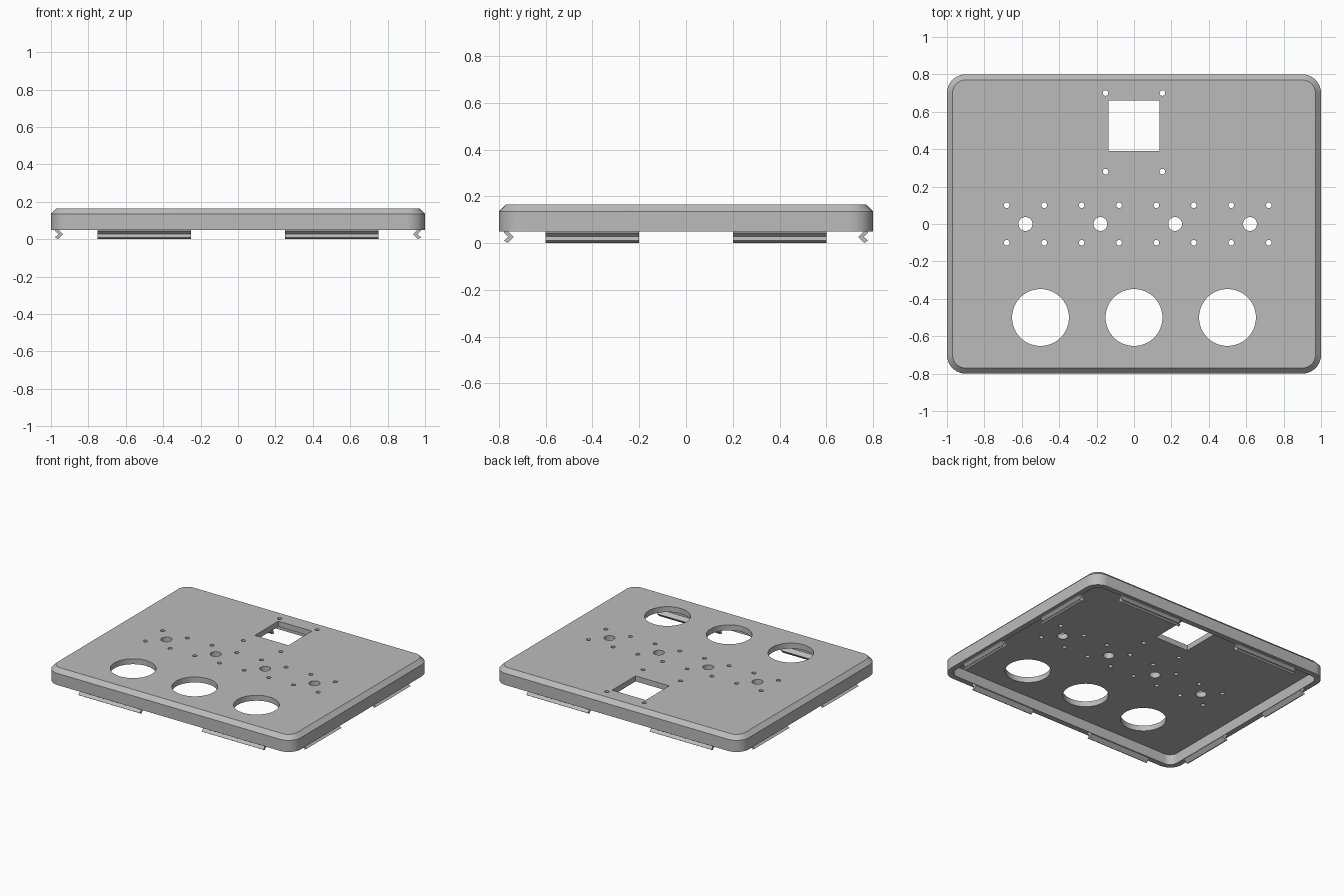
import bpy, bmesh
from math import sin, cos, pi

default = bpy.data.objects.get("Cube")
if default:
    bpy.data.objects.remove(default, do_unlink=True)

# Single grey plastic
GREY = (0.5, 0.5, 0.5, 1.0)
grey = bpy.data.materials.new("grey plastic")
grey.use_nodes = True
grey.diffuse_color = GREY
grey.node_tree.nodes["Principled BSDF"].inputs["Base Color"].default_value = GREY

HALF_X, HALF_Y, CORNER = 1.0, 0.8, 0.1
BOTTOM, SHOULDER, TOP = 0.05, 0.135, 0.165
WALL, CHAMFER = 0.04, 0.03


def make_object(name, bm):
    bmesh.ops.recalc_face_normals(bm, faces=bm.faces)
    mesh = bpy.data.meshes.new(name)
    bm.to_mesh(mesh)
    bm.free()
    mesh.materials.append(grey)
    obj = bpy.data.objects.new(name, mesh)
    bpy.context.collection.objects.link(obj)
    return obj


def rounded_loop(bm, inset, z, steps=10):
    """Ring of vertices on a rounded rectangle, inset from the outer outline."""
    radius = CORNER - inset
    ring = []
    for k, (sx, sy) in enumerate([(1, 1), (-1, 1), (-1, -1), (1, -1)]):
        for i in range(steps + 1):
            a = (k + i / steps) * pi / 2
            ring.append(bm.verts.new((sx * (HALF_X - CORNER) + radius * cos(a),
                                      sy * (HALF_Y - CORNER) + radius * sin(a), z)))
    return ring


def prism(bm, outline, z0, z1):
    """Upright prism from a list of (x, y) points."""
    low = [bm.verts.new((x, y, z0)) for x, y in outline]
    high = [bm.verts.new((x, y, z1)) for x, y in outline]
    bm.faces.new(low[::-1])
    bm.faces.new(high)
    for i in range(len(low)):
        j = (i + 1) % len(low)
        bm.faces.new((low[i], low[j], high[j], high[i]))


# Hollow lid: floor, inner wall, rim, outer wall, chamfer, top
bm = bmesh.new()
sections = [(WALL, TOP - WALL), (WALL, BOTTOM), (0, BOTTOM), (0, SHOULDER), (CHAMFER, TOP)]
rings = [rounded_loop(bm, inset, z) for inset, z in sections]
bm.faces.new(rings[0])
bm.faces.new(rings[-1])
for a, b in zip(rings, rings[1:]):
    for i in range(len(a)):
        j = (i + 1) % len(a)
        bm.faces.new((a[i], a[j], b[j], b[i]))
lid = make_object("lid", bm)

# Hole positions: dials, shafts with screw holes, and the square window's screws
holes = [(x, -0.5, 0.152, 64) for x in (-0.5, 0, 0.5)]
for x in (-0.58, -0.18, 0.22, 0.62):
    holes.append((x, 0, 0.037, 32))
    holes += [(x + dx, dy, 0.015, 16) for dx in (-0.1, 0.1) for dy in (-0.1, 0.1)]
holes += [(x, y, 0.015, 16) for x in (-0.152, 0.152) for y in (0.28, 0.7)]

bm = bmesh.new()
for x, y, r, n in holes:
    prism(bm, [(x + r * cos(2 * pi * i / n), y + r * sin(2 * pi * i / n)) for i in range(n)],
          0.08, 0.22)
w, cy = 0.136, 0.525
prism(bm, [(-w, cy - w), (w, cy - w), (w, cy + w), (-w, cy + w)], 0.08, 0.22)
cutter = make_object("hole_cutter", bm)
cutter.hide_render = True

cut = lid.modifiers.new("holes", "BOOLEAN")
cut.operation = "DIFFERENCE"
cut.solver = "EXACT"
cut.object = cutter
bpy.context.view_layer.objects.active = lid
lid.select_set(True)
bpy.ops.object.modifier_apply(modifier=cut.name)
bpy.data.objects.remove(cutter, do_unlink=True)
bpy.ops.object.shade_smooth_by_angle(angle=pi / 6)

# Snap clips: chevron section as (distance in from the outer wall, height)
CHEVRON = [(0.022, 0.01), (0.038, 0), (0.064, 0.026), (0.038, 0.052),
           (0.022, 0.052), (0.022, 0.044), (0.04, 0.027)]


def clip(name, place, start, end):
    bm = bmesh.new()
    ends = [[bm.verts.new(place(d, t, z)) for d, z in CHEVRON] for t in (start, end)]
    for ring in ends:
        bm.faces.new(ring)
    for i in range(len(CHEVRON)):
        j = (i + 1) % len(CHEVRON)
        bm.faces.new((ends[0][i], ends[0][j], ends[1][j], ends[1][i]))
    make_object(name, bm)


for s, side, end in ((-1, "right", "front"), (1, "left", "back")):
    for t, half in ((-1, "a"), (1, "b")):
        clip(f"{end}_clip_{half}", lambda d, u, z: (u, s * (HALF_Y - d), z), t * 0.25, t * 0.75)
        clip(f"{side}_clip_{half}", lambda d, u, z: (s * (HALF_X - d), u, z), t * 0.2, t * 0.6)
